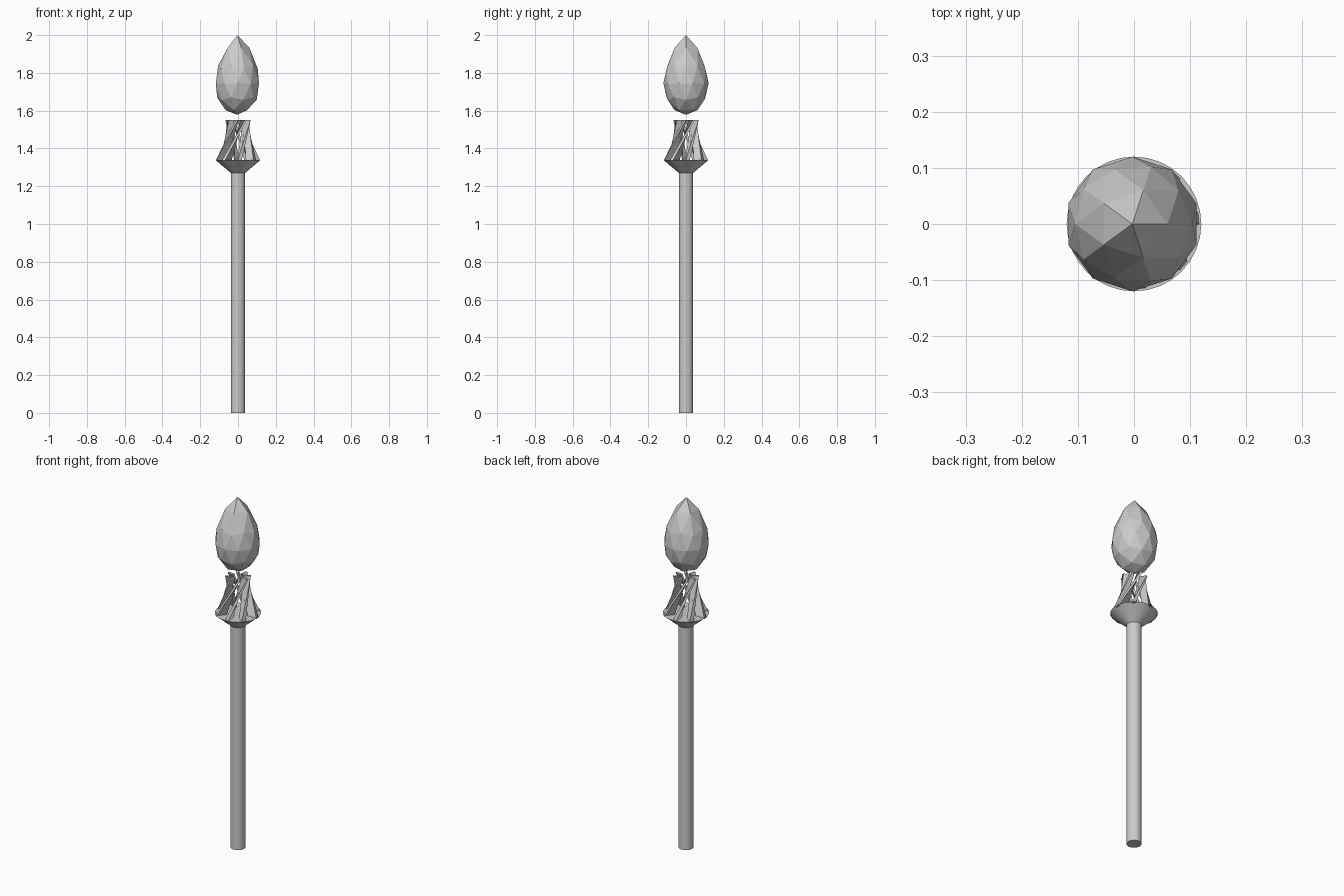
import bpy, bmesh, math
from mathutils import Vector, Matrix

if "Cube" in bpy.data.objects:
    bpy.data.objects.remove(bpy.data.objects["Cube"])

TAU = 2 * math.pi


def make_object(name, bm):
    bmesh.ops.recalc_face_normals(bm, faces=bm.faces)
    mesh = bpy.data.meshes.new(name)
    bm.to_mesh(mesh)
    bm.free()
    obj = bpy.data.objects.new(name, mesh)
    bpy.context.collection.objects.link(obj)
    return obj


def frustum(name, r1, r2, z1, z2, segments=32):
    bm = bmesh.new()
    bmesh.ops.create_cone(bm, cap_ends=True, segments=segments, radius1=r1, radius2=r2,
                          depth=z2 - z1, matrix=Matrix.Translation((0, 0, (z1 + z2) / 2)))
    return make_object(name, bm)


# Shaft and flared collar
frustum("shaft", 0.038, 0.038, 0.0, 1.275)
frustum("collar", 0.038, 0.12, 1.27, 1.34)


# Ring of eight slanted, tapering blades standing on the collar
def blade_section(angle, r_in, r_out, half, z):
    rot = Matrix.Rotation(angle, 3, 'Z')
    corners = ((r_in, -half), (r_out, -half), (r_out, half), (r_in, half))
    return [rot @ Vector((x, y, z)) for x, y in corners]


bm = bmesh.new()
twist = math.radians(80)
for i in range(8):
    a = TAU * i / 8 + math.radians(4)
    low = [bm.verts.new(p) for p in blade_section(a, 0.065, 0.118, 0.011, 1.335)]
    high = [bm.verts.new(p) for p in blade_section(a + twist, 0.03, 0.067, 0.007, 1.55)]
    bm.faces.new(low)
    bm.faces.new(high)
    for k in range(4):
        n = (k + 1) % 4
        bm.faces.new((low[k], low[n], high[n], high[k]))
make_object("twisted_blades", bm)

# Faceted teardrop head: icosphere with its top drawn up to a point
bm = bmesh.new()
bmesh.ops.create_icosphere(bm, subdivisions=2, radius=1.0)
for v in bm.verts:
    n = v.co.z
    lift = 0.088 * n ** 4 if n > 0 else 0
    v.co = (v.co.x * 0.12 - 0.003, v.co.y * 0.12, 1.745 + 0.167 * n + lift)
make_object("teardrop_head", bm)
